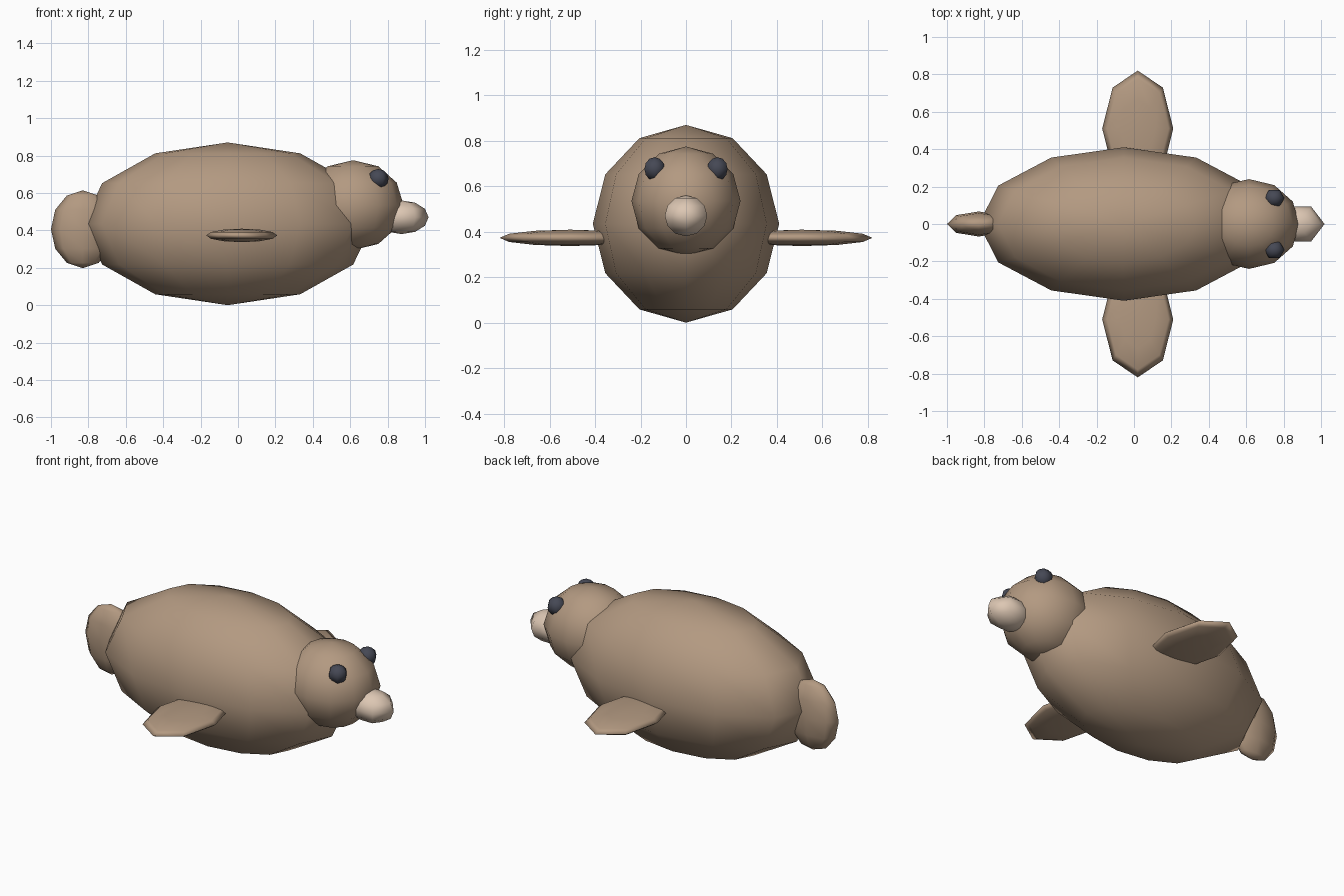
import bpy
import math

if "Cube" in bpy.data.objects:
    bpy.data.objects.remove(bpy.data.objects["Cube"])


def material(name, rgb):
    m = bpy.data.materials.new(name)
    m.diffuse_color = (*rgb, 1)
    m.use_nodes = True
    m.node_tree.nodes["Principled BSDF"].inputs["Base Color"].default_value = m.diffuse_color
    return m


fur = material("fur", (0.45, 0.32, 0.22))
pale = material("pale_fur", (0.72, 0.57, 0.45))
dark = material("dark", (0.06, 0.065, 0.09))


def ellipsoid(name, center, radii, mat, segments, rings=6, turn=0):
    """Low-poly smooth ellipsoid; turn rotates the segments about z first."""
    bpy.ops.mesh.primitive_uv_sphere_add(segments=segments, ring_count=rings,
                                         radius=1, rotation=(0, 0, math.radians(turn)))
    ob = bpy.context.object
    bpy.ops.object.transform_apply(location=False, rotation=True, scale=False)
    ob.name = name
    ob.location = center
    ob.scale = radii
    bpy.ops.object.transform_apply(location=False, rotation=False, scale=True)
    bpy.ops.object.shade_smooth()
    ob.data.materials.append(mat)
    return ob


# Body, head and snout
ellipsoid("body", (-0.055, 0, 0.435), (0.775, 0.41, 0.435), fur, 12)
ellipsoid("head", (0.615, 0, 0.535), (0.27, 0.24, 0.24), fur, 12)
ellipsoid("snout", (0.875, 0, 0.47), (0.144, 0.108, 0.09), pale, 6, 6, 90)

# Upright tail fin
ellipsoid("tail_fin", (-0.83, 0, 0.406), (0.17, 0.067, 0.208), fur, 8)

# Paired eyes and flippers
for side, s in (("left", 1), ("right", -1)):
    ellipsoid(side + "_eye", (0.75, 0.138 * s, 0.676), (0.055, 0.052, 0.052),
              dark, 6, 6, 90)
    ellipsoid(side + "_flipper", (0.02, 0.51 * s, 0.373), (0.19, 0.31, 0.036),
              fur, 8)
